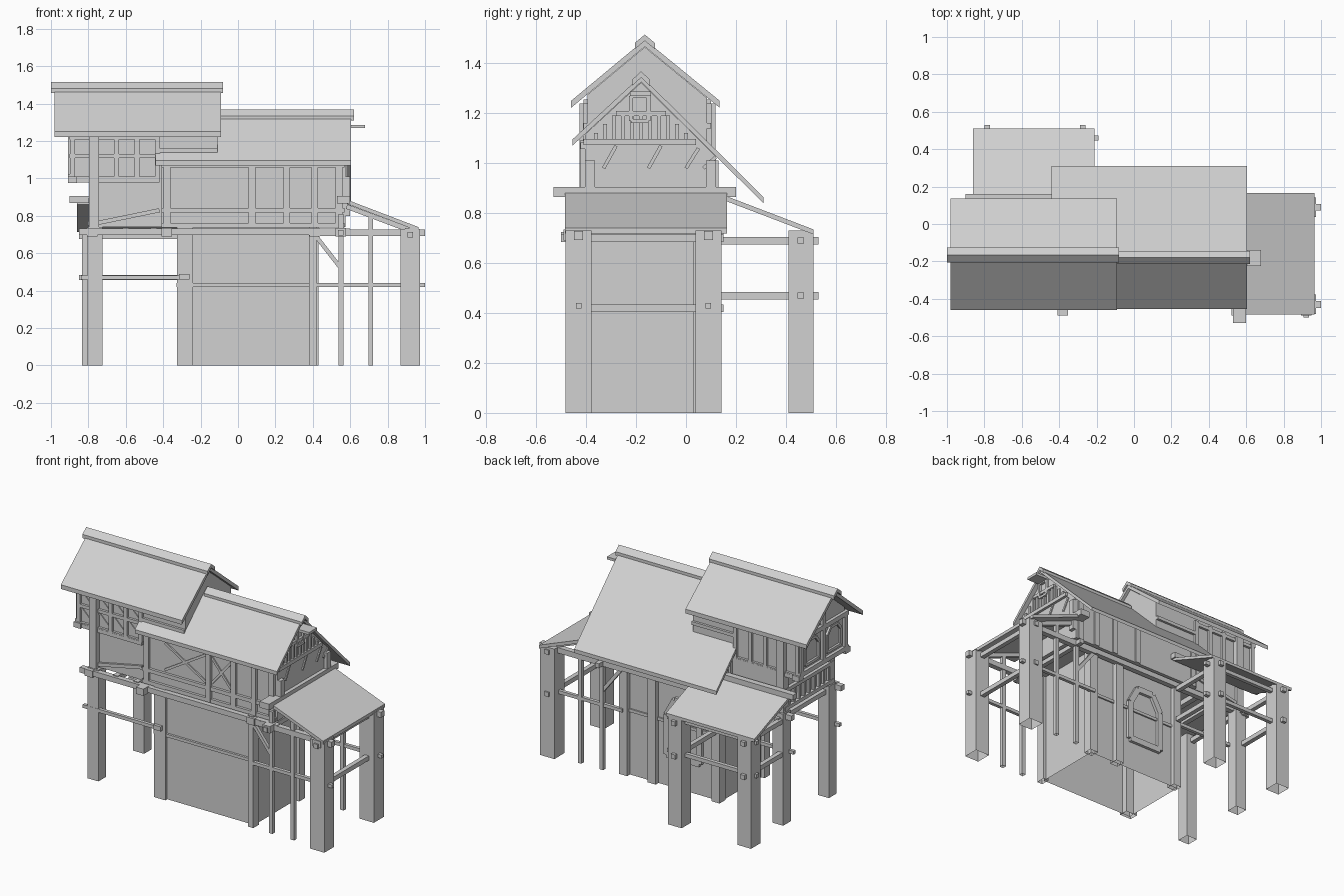
import bpy
import bmesh
from mathutils import Vector

old = bpy.data.objects.get("Cube")
if old:
    bpy.data.objects.remove(old, do_unlink=True)

grey = bpy.data.materials.new("plain_grey")
grey.use_nodes = True
tone = (.64, .64, .64, 1)
grey.diffuse_color = tone
grey.node_tree.nodes["Principled BSDF"].inputs["Base Color"].default_value = tone


def finish(name, bm):
    bmesh.ops.recalc_face_normals(bm, faces=bm.faces)
    mesh = bpy.data.meshes.new(name)
    bm.to_mesh(mesh)
    bm.free()
    mesh.materials.append(grey)
    obj = bpy.data.objects.new(name, mesh)
    bpy.context.collection.objects.link(obj)
    return obj


def box(name, xs, ys, zs):
    bm = bmesh.new()
    bmesh.ops.create_cube(bm, size=1)
    if zs[0] == 0:
        # parts that stand on the ground are open underneath
        base = [f for f in bm.faces if all(v.co.z < 0 for v in f.verts)]
        bmesh.ops.delete(bm, geom=base, context='FACES_ONLY')
    for v in bm.verts:
        v.co = [span[0] if c < 0 else span[1] for c, span in zip(v.co, (xs, ys, zs))]
    return finish(name, bm)


def beam(name, start, end, width=.03):
    start, end = Vector(start), Vector(end)
    line = end - start
    bm = bmesh.new()
    bmesh.ops.create_cube(bm, size=1)
    bmesh.ops.scale(bm, vec=(width, width, line.length), verts=bm.verts)
    obj = finish(name, bm)
    obj.rotation_euler = line.to_track_quat('Z', 'Y').to_euler()
    obj.location = (start + end) / 2
    return obj


def post(name, x, y, low, high, width=.04):
    half = width / 2
    return box(name, (x - half, x + half), (y - half, y + half), (low, high))


def prism(name, profile, low, high, along_x=True):
    # extrude a (side, height) profile along x, or along y
    bm = bmesh.new()
    place = (lambda a, b: (low, a, b)) if along_x else (lambda a, b: (a, low, b))
    face = bm.faces.new([bm.verts.new(place(a, b)) for a, b in profile])
    made = bmesh.ops.extrude_face_region(bm, geom=[face])["geom"]
    move = Vector((high - low, 0, 0) if along_x else (0, high - low, 0))
    for v in made:
        if isinstance(v, bmesh.types.BMVert):
            v.co += move
    return finish(name, bm)


def slab(name, line, low, high, thick, along_x=True):
    under = [(a, b - thick) for a, b in reversed(line)]
    return prism(name, line + under, low, high, along_x)


def chain(name, points, width):
    for a, b in zip(points, points[1:]):
        beam(name, a, b, width)


FRONT, BACK = -.43, .09     # rows of main posts
FLOOR = .74                 # underside of the raised storey

# Ground floor room with corner pillars
box("ground_room", (-.3, .4), (-.4, .06), (0, FLOOR))
box("room_pillar_front_left", (-.325, -.24), (-.42, -.36), (0, FLOOR))
box("room_pillar_front_right", (.38, .42), (-.44, -.38), (0, FLOOR))
for x in (-.28, .19, .4):
    post("room_pillar_back", x, .06, 0, FLOOR, .06)
beam("room_front_rail", (-.33, -.405, .43), (.42, -.405, .43), .02)
beam("room_back_rail", (-.3, .06, .43), (.42, .06, .43), .02)

# Arched frame on the back of the room
arch = [(-.12, .14), (-.12, .38), (-.06, .48), (.06, .48), (.12, .38), (.12, .14), (-.12, .14)]
chain("arch_frame", [(x - .03, .06, z * 1.1 + .06) for x, z in arch], .04)

# Tall posts carrying the raised storey and side lean-to
for y in (FRONT, BACK):
    post("porch_post", .92, y, 0, .73, .104)
    for x in (.55, .71):
        post("porch_thin_post", x, y, 0, .81, .026)
    beam("porch_low_rail", (.4, y, .43), (1, y, .43), .022)
    beam("porch_top_beam", (.4, y, .71), (1, y, .71), .036)
    beam("floor_edge_beam", (-.85, y, .715), (.6, y, .715), .035)
    beam("porch_brace", (.41, y, .7), (.55, y, .52), .022)
for y in (-.39, BACK):
    post("left_post", -.765, y, 0, FLOOR, .08)
    beam("left_low_rail", (-.84, y - .03, .47), (-.26, y - .03, .47), .022)
box("left_rail_end", (-.315, -.26), (-.44, -.41), (.46, .49))
for x, start, height in ((.92, FRONT, .42), (.92, -.5, .7), (-.77, FRONT, .7), (.55, -.5, .71)):
    beam("cross_beam", (x, start, height), (x, .15, height), .03)
for x in (-.38, .55, .92):
    box("floor_beam_end", (x - .028, x + .028), (-.49, -.43), (.69, .735))
for x in (-.78, .41):
    box("floor_beam_end", (x - .028, x + .028), (-.455, -.42), (.69, .735))
for x in (-.6, -.45):
    beam("floor_joist", (x, FRONT, .72), (x, BACK, .72), .035)

# Side lean-to roof
slab("porch_roof", [(.56, .895), (.965, .74)], -.485, .165, .022, False)
box("porch_roof_beam", (.53, .6), (-.53, .2), (.865, .905))
for y in (FRONT, BACK):
    beam("porch_rafter", (.58, y, .85), (.94, y, .715), .025)

# Back lean-to
slab("back_roof", [(.13, .88), (.51, .735)], -.86, -.21, .02)
box("back_roof_beam", (-.9, -.2), (.12, .16), (.87, .905))
for x in (-.785, -.275):
    post("back_post", x, .46, 0, .73, .1)
    for z in (.47, .69):
        beam("back_tie_beam", (x, .1, z), (x, .53, z), .03)
for z in (.47, .69):
    beam("back_long_rail", (-.85, .46, z), (-.19, .46, z), .025)

# Main raised storey
prism("main_house", [(-.405, FLOOR), (-.405, 1.115), (-.18, 1.323), (.12, 1.027), (.12, FLOOR)], -.41, .575)
slab("main_roof", [(-.455, 1.095), (-.18, 1.35), (.31, .865)], -.44, .605, .025)
slab("main_ridge_cap", [(-.215, 1.335), (-.18, 1.368), (-.145, 1.335)], -.1, .62, .025)
for x in (-.38, .075, .26, .41, .54):
    box("main_front_stud", (x - .018, x + .018), (-.425, -.4), (FLOOR, 1.09))
    box("main_back_stud", (x - .018, x + .018), (.11, .13), (FLOOR, 1.01))
for z in (.75, .83, 1.07):
    beam("main_front_rail", (-.41, -.41, z), (.57, -.41, z), .025)
for left, right in ((-.25, .05), (.09, .24)):
    beam("main_cross_brace", (left, -.405, .86), (right, -.405, 1.04), .016)
    beam("main_cross_brace", (left, -.405, 1.04), (right, -.405, .86), .016)

# Main gable end
beam("gable_tie", (.58, -.41, 1.085), (.58, .04, 1.085), .025)
for y in (-.385, .1):
    beam("gable_stud", (.578, y, .8), (.578, y, 1.01), .04)
for y in (-.31, -.13, .02, .09):
    beam("gable_brace", (.575, y - .02, .98), (.575, y + .03, 1.07 - max(y, 0) / 2), .014)
for step in range(11):
    y = -.36 + step * .036
    top = min(1.2, 1.3 - abs(y + .18))
    beam("gable_slat", (.578, y, 1.09), (.578, y, top), .016)
beam("gable_collar", (.58, -.28, 1.2), (.58, -.08, 1.2), .02)
frame = [(-.22, 1.17), (-.22, 1.27), (-.15, 1.27), (-.15, 1.17), (-.22, 1.17)]
chain("gable_window", [(.585, y, z) for y, z in frame], .016)
box("gable_window_hood", (.57, .68), (-.225, -.14), (1.27, 1.287))

# Left wing, lower storey
box("wing_lower", (-.78, -.4), (-.395, .1), (FLOOR, 1))
for y, face in ((-.4, -.4), (BACK, .1)):
    post("wing_post", -.77, y, FLOOR, 1.24, .055)
    beam("wing_diagonal", (-.76, face, .76), (-.42, face, .83), .022)
for z in (.76, .88):
    beam("wing_end_rail", (-.79, -.41, z), (-.79, .1, z), .024)
for step in range(9):
    y = -.37 + step * .052
    beam("wing_end_slat", (-.787, y, .76), (-.787, y, .88), .016)

# Left wing, overhanging upper storey
prism("wing_upper", [(-.395, 1), (-.395, 1.274), (-.165, 1.465), (.085, 1.261), (.085, 1)], -.89, -.11)
slab("wing_roof", [(-.46, 1.25), (-.165, 1.495), (.135, 1.25)], -.98, -.09, .028)
slab("wing_ridge_cap", [(-.205, 1.482), (-.165, 1.515), (-.125, 1.482)], -1, -.08, .025)
for y in (-.4, BACK):
    for x in (-.885, -.76, -.65, -.54, -.43):
        post("wing_window_stud", x, y, 1, 1.24, .026)
    for z in (1, 1.22):
        beam("wing_window_rail", (-.9, y, z), (-.42, y, z), .022)
    beam("wing_eave_board", (-.42, y, 1.15), (-.11, y, 1.15), .022)
    post("wing_beam_end", -.885, y, .975, 1.01, .05)
    beam("wing_jetty_beam", (-.9, y, .99), (-.42, y, .99), .025)
beam("wing_window_bar", (-.9, -.4, 1.12), (-.42, -.4, 1.12), .022)
for x in (-.87, -.74, -.63, -.52):
    for z in (1.02, 1.13):
        beam("wing_lattice", (x, -.395, z + .08), (x + .08, -.395, z), .012)

# Wing gable end with paired arched windows
for z in (1.01, 1.24):
    beam("wing_gable_rail", (-.895, -.41, z), (-.895, .1, z), .03)
for y in (-.385, -.155, .075):
    beam("wing_gable_stud", (-.895, y, 1), (-.895, y, 1.25), .03)
for middle in (-.27, -.04):
    chain("wing_arch_window", [(-.895, middle + y * .6, .99 + z * .45) for y, z in arch], .018)
beam("wing_king_post", (-.895, -.155, 1.25), (-.895, -.155, 1.44), .03)
